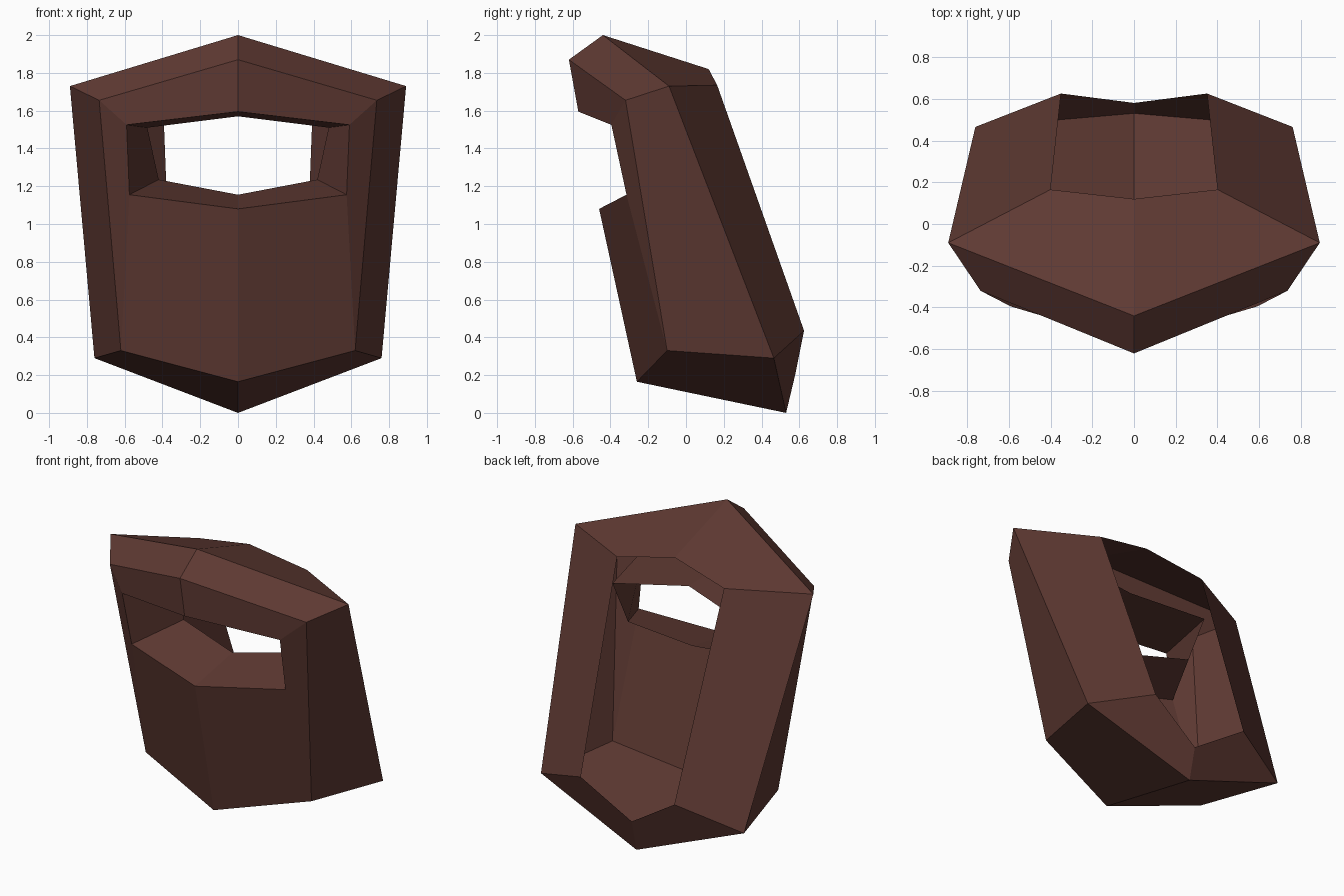
import bpy
import bmesh

if "Cube" in bpy.data.objects:
    bpy.data.objects.remove(bpy.data.objects["Cube"])

# One flat colour
brown = bpy.data.materials.new("dark_brown")
brown.diffuse_color = (0.115, 0.042, 0.033, 1)
brown.use_nodes = True
brown.node_tree.nodes["Principled BSDF"].inputs["Base Color"].default_value = brown.diffuse_color

# Corner points of the right half: (centre-line point, side point)
POINTS = {
    "brow":       ((0, -0.62, 1.87), (0.735, -0.32, 1.655)),
    "crown":      ((0, -0.44, 2.00), (0.89, -0.09, 1.73)),
    "back_top":   ((0, 0.12, 1.82), (0.40, 0.165, 1.735)),
    "back_low":   ((0, 0.58, 0.21), (0.35, 0.625, 0.435)),
    "heel":       ((0, 0.53, 0.00), (0.76, 0.465, 0.29)),
    "chin":       ((0, -0.26, 0.165), (0.62, -0.10, 0.33)),
    "slot_top":   ((0, -0.57, 1.595), (0.59, -0.395, 1.525)),
    "slot_low":   ((0, -0.46, 1.08), (0.575, -0.315, 1.155)),
    "recess_top": ((0, -0.03, 1.57), (0.48, 0.10, 1.51)),
    "recess_low": ((0, -0.06, 1.155), (0.42, 0.02, 1.235)),
}


def band(a, b):
    """Panel running from the centre line to the side between two rows."""
    return [(a, 0), (a, 1), (b, 1), (b, 0)]


def side(*rows):
    """Panel joining the side points of several rows."""
    return [(r, 1) for r in rows]


def half_shell(name, panels):
    """Flat-faced open shell, mirrored across x = 0."""
    bm = bmesh.new()
    made = {}
    for panel in panels:
        for row, i in panel:
            if (row, i) not in made:
                made[row, i] = bm.verts.new(POINTS[row][i])
        bm.faces.new([made[key] for key in panel])
    mesh = bpy.data.meshes.new(name)
    bm.to_mesh(mesh)
    bm.free()
    mesh.materials.append(brown)
    obj = bpy.data.objects.new(name, mesh)
    bpy.context.collection.objects.link(obj)
    mirror = obj.modifiers.new("Mirror", 'MIRROR')
    mirror.use_axis = (True, False, False)
    mirror.use_clip = True
    return obj


# Outer shell, open at the back and at the eye slot
half_shell("mask_shell", [
    band("brow", "crown"),                               # brow bevel
    band("crown", "back_top"),                           # top
    band("slot_top", "brow"),                            # front above slot
    band("chin", "slot_low"),                            # front below slot
    side("slot_low", "chin", "brow", "slot_top"),        # front beside slot
    side("brow", "chin", "heel", "crown"),               # side
    side("crown", "heel", "back_low", "back_top"),       # rear side
    band("heel", "chin"),                                # underside
    band("back_low", "heel"),                            # rear lower lip
])

# Funnel leading inwards from the eye slot
half_shell("eye_slot_recess", [
    band("recess_top", "slot_top"),
    band("slot_low", "recess_low"),
    side("slot_top", "recess_top", "recess_low", "slot_low"),
])
